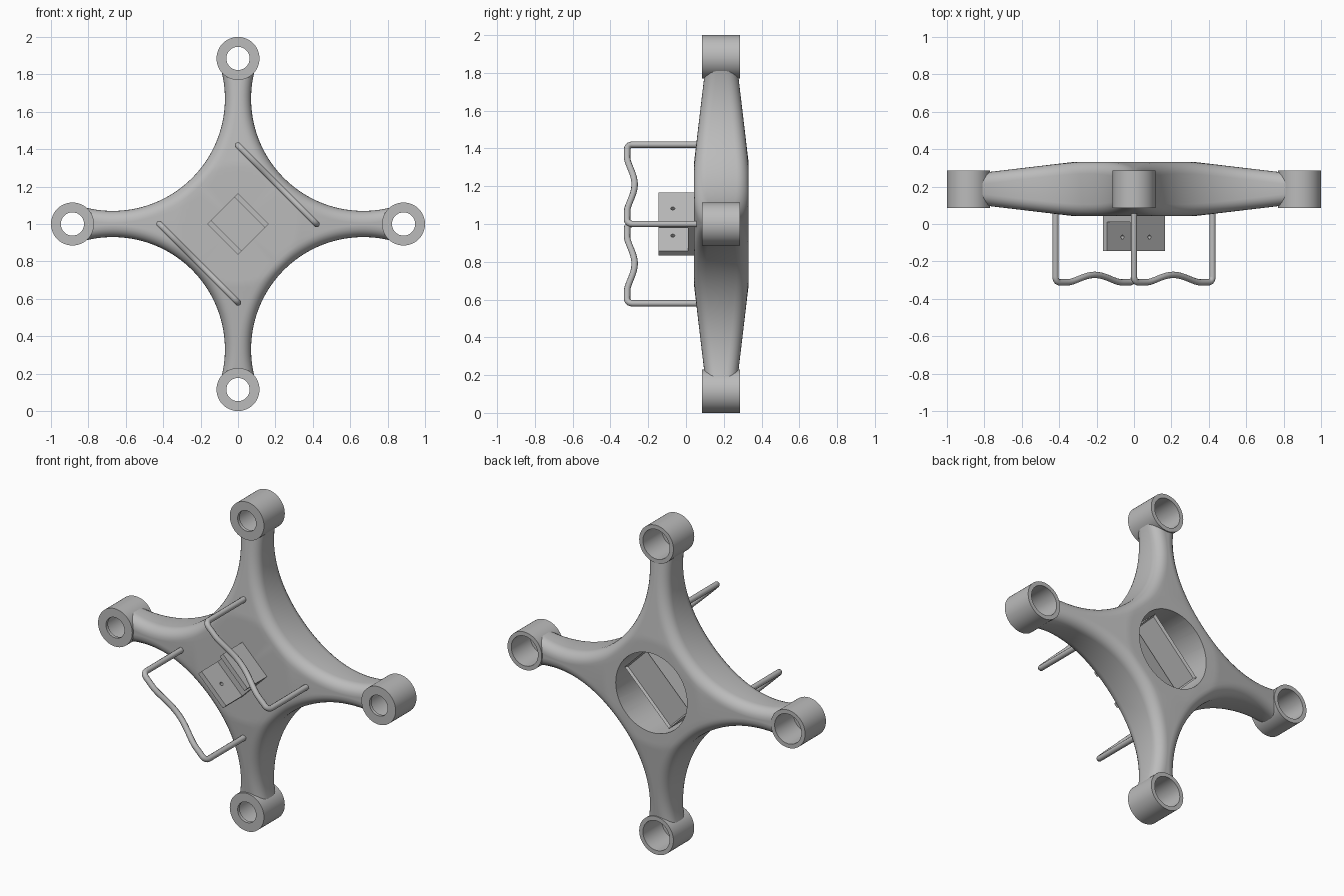
import bpy, bmesh, math
from mathutils import Matrix, Vector

if "Cube" in bpy.data.objects:
    bpy.data.objects.remove(bpy.data.objects["Cube"])

MID = Vector((0, 0, 1))                      # hub centre
DIAG = Matrix.Rotation(math.pi / 4, 4, 'Y')  # frame turned onto the diagonals
LAY = Matrix.Rotation(math.pi / 2, 4, 'X')   # cylinder axis onto y
ARM = 0.885                                  # hub to motor mount

grey = bpy.data.materials.new("plain_grey")
grey.use_nodes = True
grey.diffuse_color = (0.5, 0.5, 0.5, 1)
grey.node_tree.nodes["Principled BSDF"].inputs["Base Color"].default_value = (0.5, 0.5, 0.5, 1)


def add(name, bm, turn=Matrix(), at=MID):
    bmesh.ops.recalc_face_normals(bm, faces=bm.faces)
    me = bpy.data.meshes.new(name)
    bm.to_mesh(me)
    bm.free()
    me.materials.append(grey)
    ob = bpy.data.objects.new(name, me)
    bpy.context.collection.objects.link(ob)
    ob.matrix_world = Matrix.Translation(at) @ turn
    return ob


def activate(ob):
    bpy.ops.object.select_all(action='DESELECT')
    ob.select_set(True)
    bpy.context.view_layer.objects.active = ob


def smooth(ob):
    activate(ob)
    bpy.ops.object.shade_smooth_by_angle(angle=math.radians(30))


def box_into(bm, lo, hi):
    lo, hi = Vector(lo), Vector(hi)
    m = Matrix.Translation((lo + hi) / 2) @ Matrix.Diagonal((*(hi - lo), 1))
    return bmesh.ops.create_cube(bm, size=1, matrix=m)["verts"]


def cylinder(name, radius, length, at, turn=LAY):
    bm = bmesh.new()
    bmesh.ops.create_cone(bm, cap_ends=True, segments=64, radius1=radius,
                          radius2=radius, depth=length)
    return add(name, bm, turn, at)


def cut(ob, cutter):
    cutter.hide_render = True
    bpy.context.view_layer.update()
    activate(ob)
    mod = ob.modifiers.new("cut", 'BOOLEAN')
    mod.operation, mod.solver, mod.object = 'DIFFERENCE', 'EXACT', cutter
    bpy.ops.object.modifier_apply(modifier=mod.name)
    bpy.data.objects.remove(cutter)


# Frame: one eighth of the four-armed shell, mirrored and turned around the hub
R, C, FILLET, YC = 0.60, 0.67, 0.06, 0.187


def half_depth(x, z):
    k = max(0, (math.hypot(x, z) - 0.32) / 0.48)
    return 0.145 - 0.057 * k


def row(phi):
    """Section from the back centre line, round the edge, to the front centre line."""
    def edge(t):
        return C - (R + t) * math.cos(phi), C - (R + t) * math.sin(phi)
    back = []
    front = []
    ix, iz = edge(FILLET)
    for k in range(4):
        x = ix * k / 4
        back.append((x, YC + half_depth(x, iz), iz))
        front.append((x, YC - half_depth(x, iz), iz))
    for k in range(7):
        a = math.pi / 2 * (1 - k / 6)
        x, z = edge(FILLET * (1 - math.cos(a)))
        y = half_depth(x, z) - FILLET * (1 - math.sin(a))
        back.append((x, YC + y, z))
        front.append((x, YC - y, z))
    return back + front[::-1]


def build_frame():
    bm = bmesh.new()
    start, n = -math.asin(0.25), 28
    rows = [row(start + (math.pi / 4 - start) * i / n) for i in range(n + 1)]
    last = rows[-1]
    for q in range(4):
        for flip in (False, True):
            def vert(p):
                x, y, z = p
                if flip:
                    x, z = z, x
                return bm.verts.new(Matrix.Rotation(q * math.pi / 2, 3, 'Y') @ Vector((x, y, z)))
            grid = [[vert(p) for p in r] for r in rows]
            for r0, r1 in zip(grid, grid[1:]):
                for j in range(len(r0) - 1):
                    bm.faces.new((r0[j], r0[j + 1], r1[j + 1], r1[j]))
            # flat middle
            for side, order in ((1, grid[-1]), (-1, grid[-1][::-1])):
                hub = vert((0, YC + side * half_depth(0, 0), 0))
                for j in range(4):
                    bm.faces.new((hub, order[j], order[j + 1]))
    bmesh.ops.remove_doubles(bm, verts=bm.verts, dist=0.0002)
    bmesh.ops.holes_fill(bm, edges=bm.edges, sides=0)
    return add("frame", bm)


frame = build_frame()
cut(frame, cylinder("bay_cutter", 0.24, 0.4, MID + Vector((0, 0.30, 0))))

# Motor mounts: lathed cups with a wide bore behind and a narrow hole in front
PROFILE = [(0.115, 0.085), (0.115, 0.285), (0.09, 0.285), (0.09, 0.105), (0.062, 0.105), (0.062, 0.085)]
for name, dx, dz in (("top", 0, 1), ("bottom", 0, -1), ("left", 1, 0), ("right", -1, 0)):
    at = MID + ARM * Vector((dx, 0, dz))
    cut(frame, cylinder("mount_cutter", 0.1, 1, at))
    bm = bmesh.new()
    vs = [bm.verts.new((r, y, 0)) for r, y in PROFILE]
    es = [bm.edges.new((vs[i - 1], vs[i])) for i in range(len(vs))]
    bmesh.ops.spin(bm, geom=vs + es, axis=(0, 1, 0), cent=(0, 0, 0),
                   angle=2 * math.pi, steps=48)
    bmesh.ops.remove_doubles(bm, verts=bm.verts, dist=0.0005)
    smooth(add(name + "_motor_mount", bm, at=at))
smooth(frame)

# Battery in the rear bay, with a thin raised lip
bm = bmesh.new()
box_into(bm, (-0.1, 0.09, -0.21), (0.1, 0.275, 0.21))
bm.normal_update()
top = max(bm.faces, key=lambda f: f.calc_center_median().y)
bmesh.ops.inset_region(bm, faces=[top], thickness=0.012)
bmesh.ops.translate(bm, verts=top.verts, vec=(0, -0.015, 0))
add("battery", bm, DIAG)

# Camera bracket: a back plate and two drilled side walls
S, WALL = 0.117, 0.03
for name, lo, hi in (("back", (-S, 0.01, -S), (S, 0.06, S)),
                     ("upper", (-S, -0.145, S - WALL), (S, 0.05, S)),
                     ("lower", (-S, -0.145, -S), (S, 0.05, WALL - S))):
    bm = bmesh.new()
    box_into(bm, lo, hi)
    plate = add("bracket_" + name + "_plate", bm, DIAG)
    if name != "back":
        cut(plate, cylinder("screw_cutter", 0.011, 1, MID + Vector((0, -0.07, 0)), DIAG))

# Landing legs: bent rods with a wavy foot
HALF, FOOT, BEND = 0.297, -0.312, 0.03
post = [(-HALF, 0.07)]
for k in range(6):
    a = math.pi / 2 * k / 5
    post.append((-HALF + BEND * (1 - math.cos(a)), FOOT + BEND * (1 - math.sin(a))))
wave = []
for k in range(25):
    u = k / 24
    wave.append((0.4 * (u - 0.5), FOOT + 0.04 * math.sin(math.pi * u) ** 1.5))
path = post + wave + [(-x, y) for x, y in reversed(post)]
for name, side in (("upper", 1), ("lower", -1)):
    cu = bpy.data.curves.new(name + "_landing_leg", 'CURVE')
    cu.dimensions = '3D'
    cu.bevel_depth, cu.bevel_resolution, cu.use_fill_caps = 0.017, 3, True
    sp = cu.splines.new('POLY')
    sp.points.add(len(path) - 1)
    for p, (x, y) in zip(sp.points, path):
        p.co = (x, y, side * HALF, 1)
    sp.use_smooth = True
    cu.materials.append(grey)
    leg = bpy.data.objects.new(cu.name, cu)
    bpy.context.collection.objects.link(leg)
    leg.matrix_world = Matrix.Translation(MID) @ DIAG
